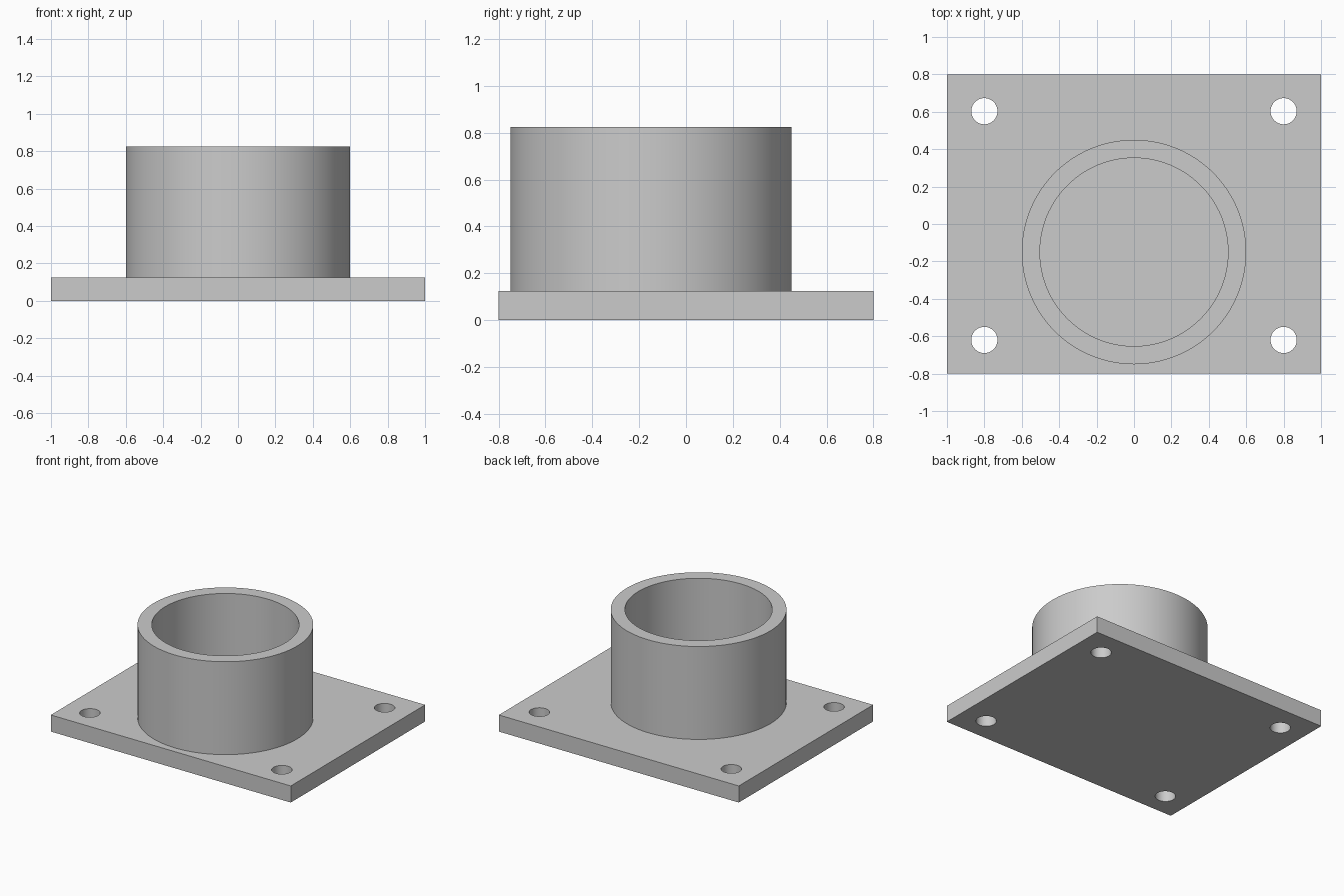
import bpy, bmesh, math

cube = bpy.data.objects.get("Cube")
if cube:
    bpy.data.objects.remove(cube, do_unlink=True)

PLATE_X, PLATE_Y, PLATE_H = 2.0, 1.6, 0.125
TOP_Z = 0.825
TUBE_Y, OUTER_R, INNER_R = -0.15, 0.6, 0.503
HOLE_R, HOLE_X, HOLE_YS = 0.07, 0.8, (0.603, -0.62)

grey = bpy.data.materials.new("plain grey")
grey.use_nodes = True
colour = (0.6, 0.6, 0.6, 1)
grey.diffuse_color = colour
grey.node_tree.nodes["Principled BSDF"].inputs["Base Color"].default_value = colour


def finish(obj, name):
    obj.name = obj.data.name = name
    obj.data.materials.clear()
    obj.data.materials.append(grey)
    return obj


def cylinder(name, radius, low, high, x, y, sides):
    bpy.ops.mesh.primitive_cylinder_add(vertices=sides, radius=radius, depth=high - low,
                                        location=(x, y, (low + high) / 2))
    return finish(bpy.context.object, name)


def boolean(obj, other, operation):
    mod = obj.modifiers.new(operation.lower(), 'BOOLEAN')
    mod.operation, mod.object, mod.solver = operation, other, 'EXACT'
    bpy.context.view_layer.objects.active = obj
    bpy.ops.object.modifier_apply(modifier=mod.name)
    bpy.data.objects.remove(other, do_unlink=True)


def smooth(obj):
    bpy.ops.object.select_all(action='DESELECT')
    obj.select_set(True)
    bpy.context.view_layer.objects.active = obj
    bpy.ops.object.shade_smooth_by_angle(angle=math.radians(30))


# Base plate with four bolt holes
bpy.ops.mesh.primitive_cube_add(size=1, location=(0, 0, PLATE_H / 2))
plate = finish(bpy.context.object, "base_plate")
plate.scale = (PLATE_X, PLATE_Y, PLATE_H)
bpy.ops.object.transform_apply(location=True, scale=True)
for x in (-HOLE_X, HOLE_X):
    for y in HOLE_YS:
        boolean(plate, cylinder("hole_cutter", HOLE_R, -0.1, PLATE_H + 0.1, x, y, 48), 'DIFFERENCE')
smooth(plate)

# Round socket, open at the top and seated in the plate
socket = cylinder("round_socket", OUTER_R, PLATE_H - 0.02, TOP_Z, 0, TUBE_Y, 128)
boolean(socket, cylinder("bore_cutter", INNER_R, 0, TOP_Z + 0.1, 0, TUBE_Y, 128), 'DIFFERENCE')
smooth(socket)
